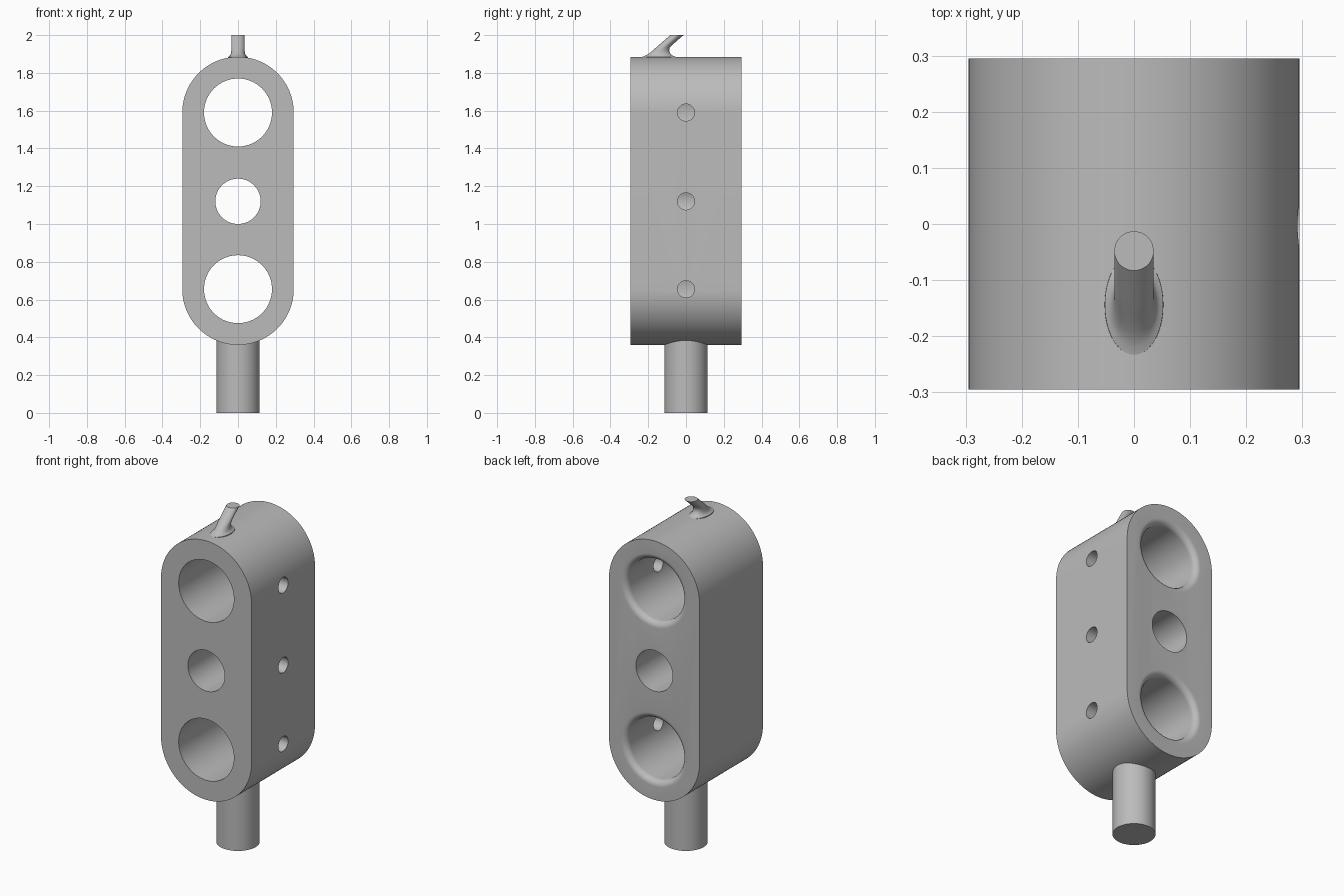
import bpy, bmesh
from math import sin, cos, pi, radians
from mathutils import Matrix

if "Cube" in bpy.data.objects:
    bpy.data.objects.remove(bpy.data.objects["Cube"])

gray = bpy.data.materials.new("plain gray")
gray.use_nodes = True
gray.diffuse_color = (0.5, 0.5, 0.5, 1)
gray.node_tree.nodes["Principled BSDF"].inputs["Base Color"].default_value = (0.5, 0.5, 0.5, 1)

R, LOW, MID, HIGH = 0.295, 0.655, 1.12, 1.59
Y_AXIS = Matrix.Rotation(-pi / 2, 4, "X")   # local z becomes +y
X_AXIS = Matrix.Rotation(pi / 2, 4, "Y")    # local z becomes +x


def loft(name, loops, matrix=Matrix()):
    """Skin a stack of closed loops and cap both ends."""
    bm = bmesh.new()
    rings = [[bm.verts.new(p) for p in loop] for loop in loops]
    for a, b in zip(rings, rings[1:]):
        for i in range(len(a)):
            j = (i + 1) % len(a)
            bm.faces.new((a[i], a[j], b[j], b[i]))
    bm.faces.new(rings[0][::-1])
    bm.faces.new(rings[-1])
    bm.transform(matrix)
    bmesh.ops.recalc_face_normals(bm, faces=bm.faces)
    mesh = bpy.data.meshes.new(name)
    bm.to_mesh(mesh)
    bm.free()
    mesh.materials.append(gray)
    obj = bpy.data.objects.new(name, mesh)
    bpy.context.collection.objects.link(obj)
    return obj


def ellipse(z, rx, ry, cy=0, n=64):
    return [(rx * cos(2 * pi * i / n), cy + ry * sin(2 * pi * i / n), z) for i in range(n)]


def select_only(obj):
    bpy.ops.object.select_all(action="DESELECT")
    obj.select_set(True)
    bpy.context.view_layer.objects.active = obj


def smooth(obj):
    select_only(obj)
    bpy.ops.object.shade_smooth_by_angle(angle=radians(35))


def cut(obj, cutter):
    mod = obj.modifiers.new("cut", "BOOLEAN")
    mod.operation, mod.solver, mod.object = "DIFFERENCE", "EXACT", cutter
    select_only(obj)
    bpy.ops.object.modifier_apply(modifier=mod.name)
    bpy.data.objects.remove(cutter)


# Body: rounded-end slab running front to back
N = 48
outline = [(R * cos(pi * i / N), HIGH + R * sin(pi * i / N)) for i in range(N + 1)]
outline += [(-R * cos(pi * i / N), LOW - R * sin(pi * i / N)) for i in range(N + 1)]
body = loft("body", [[(x, y, z) for x, z in outline] for y in (-R, R)])

# Large bores with a rounded rim at the back, plain bore between them
F = 0.035
for z in (LOW, HIGH):
    steps = [(-0.4, 0.18)]
    steps += [(R - F + F * sin(a), 0.18 + F - F * cos(a)) for a in (pi / 2 * i / 8 for i in range(9))]
    steps += [(0.4, 0.18 + F)]
    cut(body, loft("bore_cutter", [ellipse(d, r, r) for d, r in steps],
                   Matrix.Translation((0, 0, z)) @ Y_AXIS))
cut(body, loft("bore_cutter", [ellipse(d, 0.12, 0.12) for d in (-0.4, 0.4)],
               Matrix.Translation((0, 0, MID)) @ Y_AXIS))

# Small screw holes from the left side into each bore
for z in (LOW, MID, HIGH):
    cut(body, loft("hole_cutter", [ellipse(d, 0.045, 0.045, n=32) for d in (0.03, 0.4)],
                   Matrix.Translation((0, 0, z)) @ X_AXIS))
smooth(body)

# Round stem below
smooth(loft("stem", [ellipse(z, 0.115, 0.115) for z in (0, 0.42)]))

# Slanted pin on top with a flared root: height, half width, front y, back y
sections = [(1.87, 0.053, -0.236, -0.052), (1.885, 0.052, -0.233, -0.055),
            (1.889, 0.045, -0.220, -0.066), (1.896, 0.040, -0.206, -0.077),
            (1.905, 0.037, -0.193, -0.085), (1.918, 0.035, -0.177, -0.089),
            (1.935, 0.035, -0.158, -0.086), (1.95, 0.035, -0.141, -0.071),
            (2.0, 0.035, -0.083, -0.013)]
smooth(loft("slanted_pin", [ellipse(z, w, (b - a) / 2, (a + b) / 2, 48) for z, w, a, b in sections]))
